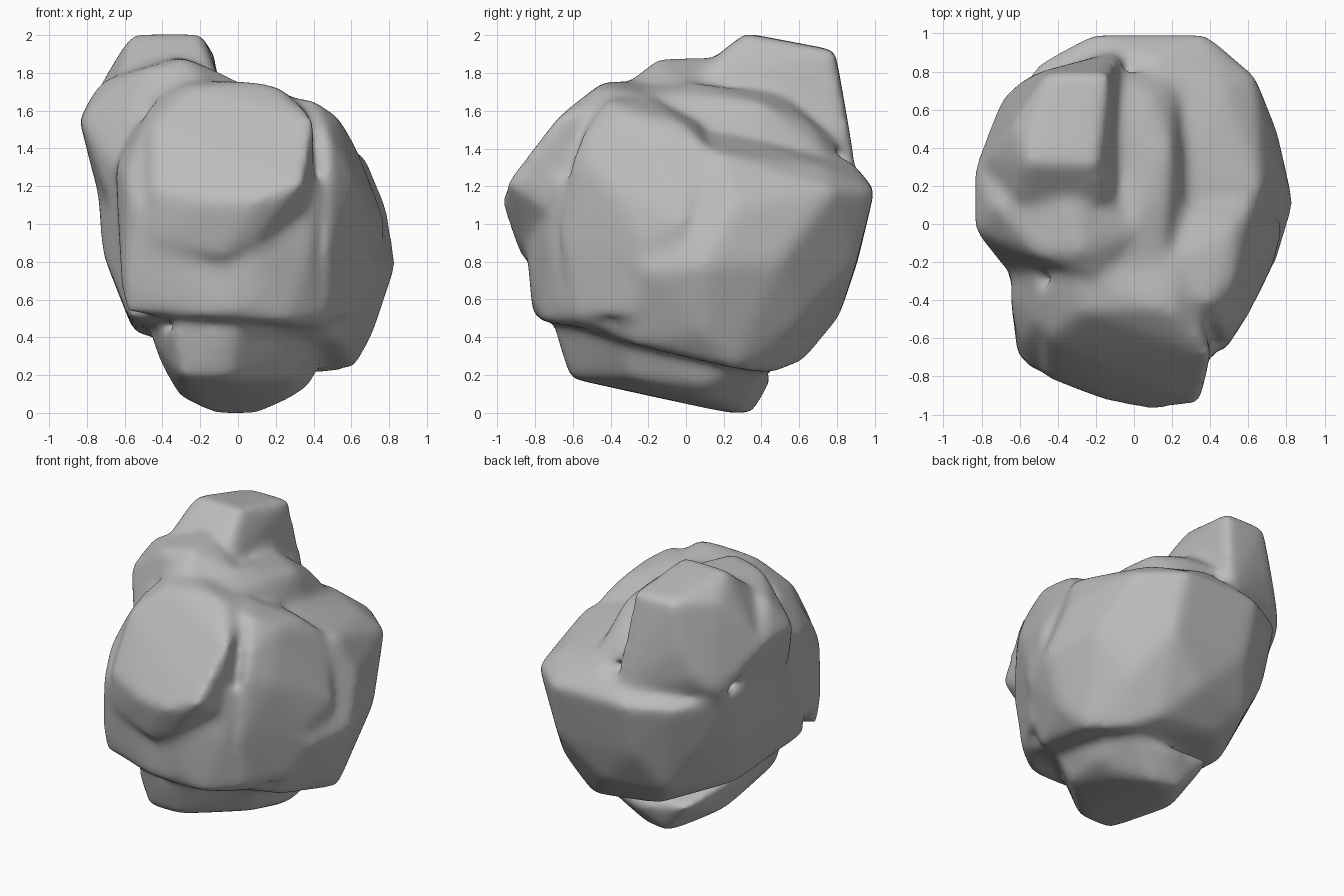
import bpy
import bmesh
from mathutils import Vector

# Remove the default object
default = bpy.data.objects.get("Cube")
if default:
    bpy.data.objects.remove(default, do_unlink=True)


def make_material(name, colour):
    """One flat colour, shown in both viewport and render."""
    material = bpy.data.materials.new(name)
    material.use_nodes = True
    material.diffuse_color = colour
    shader = next(n for n in material.node_tree.nodes if n.type == 'BSDF_PRINCIPLED')
    shader.inputs["Base Color"].default_value = colour
    shader.inputs["Roughness"].default_value = 0.8
    return material


def add_chunk(bm, corners):
    """Add one faceted lump of stone: the convex hull of its corners."""
    verts = [bm.verts.new(corner) for corner in corners]
    hull = bmesh.ops.convex_hull(bm, input=verts)
    spare = set(hull["geom_interior"]) | set(hull["geom_unused"])
    spare = [v for v in spare if isinstance(v, bmesh.types.BMVert)]
    bmesh.ops.delete(bm, geom=spare, context='VERTS')


def add_modifier(obj, kind, **settings):
    modifier = obj.modifiers.new(kind.title(), kind)
    for key, value in settings.items():
        setattr(modifier, key, value)


def bake_modifiers(obj):
    """Replace the mesh with its modified result and clear the stack."""
    graph = bpy.context.evaluated_depsgraph_get()
    baked = bpy.data.meshes.new_from_object(obj.evaluated_get(graph))
    obj.modifiers.clear()
    obj.data = baked


def rest_on_ground(mesh):
    """Slide the mesh so that its lowest point touches the ground."""
    lowest = min(v.co.z for v in mesh.vertices)
    for v in mesh.vertices:
        v.co -= Vector((0, 0, lowest))


# Broad rounded main body, tapering downwards, with a sloping top
main_body = [
    (.45, .45, .2), (.62, .25, .23), (.55, -.3, .36), (.1, -.7, .5),
    (.3, .62, .27), (-.2, .6, .32), (-.58, -.55, .5), (-.55, .2, .42),
    (.72, .1, .42), (.55, .62, .5), (.1, .81, .5), (-.35, .72, .5),
    (.84, .1, .78), (.75, .5, .8), (.4, .9, .78), (-.2, .91, .8),
    (-.55, .65, .8), (-.68, .4, .85), (-.72, -.05, .85), (.75, -.2, .75),
    (.38, 1, 1.18), (-.22, 1, 1.18), (.64, .78, 1.18), (.79, .25, 1.08),
    (.67, .18, 1.37), (-.5, .85, 1.18), (-.73, .52, 1.22), (-.75, .2, 1.25),
    (-.6, -.4, 1.3), (.1, .87, 1.34), (.48, .72, 1.31), (.25, .2, 1.49),
    (.59, -.45, .9), (.3, -.2, 1.5),
]

# Side lump behind the facet, stepping up above the body's rim
side_lump = [
    (.4, -.42, 1.66), (.53, -.3, 1.57), (.53, -.02, 1.54), (.62, .1, 1.42),
    (.24, -.2, 1.67), (.3, .08, 1.53), (.79, 0, 1), (.61, -.46, 1.25),
    (.49, -.62, 1.3), (.47, -.68, .9), (.46, -.6, .48), (.2, 0, .8),
    (0, -.3, 1.7), (.73, -.22, .9), (.48, -.56, 1.47), (.64, -.3, .5),
]

# Tall knob rising at the back, with its skirt sunk into the body
knob = [
    (-.56, .32, 2.01), (-.19, .31, 2.01), (-.13, .79, 1.92), (-.45, .79, 1.92),
    (-.64, .52, 1.88), (-.1, .12, 1.76), (-.08, .85, 1.4), (-.6, .75, 1.4),
    (-.84, .3, 1.5), (-.6, .12, 1.84), (-.05, .92, 1.2), (-.72, .58, 1.2),
    (-.5, .8, 1.6), (-.15, .12, 1.86), (-.68, .68, 1.3), (-.78, .35, 1.65),
]

# Rounded shoulder below the knob, bulging out sideways
shoulder = [
    (-.5, -.17, 1.82), (-.32, .12, 1.89), (-.28, -.15, 1.88), (0, -.05, 1.76),
    (-.84, -.04, 1.55), (-.84, .3, 1.55), (-.73, .1, 1.76), (-.65, -.27, 1.3),
    (-.7, .55, 1.4), (0, .3, 1.6), (-.7, .2, 1), (-.2, -.3, 1.76),
    (-.69, -.18, 1.15), (-.1, .1, 1.2),
]

# Stepped ledge between the knob and the body's far rim
ledge = [
    (.02, .05, 1.75), (.18, .1, 1.68), (.2, .4, 1.64), (.1, .66, 1.53),
    (-.1, .5, 1.69), (-.12, .84, 1.42), (.29, .35, 1.4), (.22, .78, 1.32),
    (-.15, .1, 1.3), (.15, -.25, 1.69), (.28, 0, 1.5), (-.1, -.3, 1.73),
]

# Front block with the large flat sloping facet
front_block = [
    (-.46, -.6, 1.53), (-.26, -.46, 1.73), (.08, -.43, 1.76), (.22, -.46, 1.73),
    (.41, -.69, 1.56), (.35, -.95, 1.22), (.1, -.98, 1.12), (-.48, -.8, 1.18),
    (.1, -.88, .9), (-.45, -.78, .9), (.25, -.15, 1.66), (-.35, -.15, 1.76),
    (.38, -.6, 1), (-.5, -.35, 1.6), (-.15, -.93, 1.12), (-.1, -.87, .8),
]

# Bulging step beneath the facet, carried round both corners
front_step = [
    (-.61, -.66, .52), (-.1, -.81, .5), (-.61, -.7, .7), (-.55, -.76, 1.1),
    (.1, -.82, .6), (.1, -.85, .9), (.25, -.76, .47), (-.65, -.4, 1.3),
    (-.6, -.62, 1.25), (-.5, -.52, 1.52), (.5, -.3, 1), (.5, -.4, .43),
    (.4, -.72, .9), (.42, -.64, .5), (.43, -.68, 1.25), (-.64, -.15, 1.3),
    (-.52, -.2, 1.58),
]

# Narrow foot with a blunt nub at the front
foot = [
    (-.35, -.67, .45), (0, -.7, .45), (-.3, -.61, .18), (-.05, -.61, .18),
    (-.47, -.3, .42), (-.41, -.2, .26), (-.31, 0, .08), (-.15, .2, 0),
    (.1, .31, -.01), (-.1, .36, 0), (.25, .1, .06), (.38, .1, .14),
    (.42, .2, .22), (.34, .42, .22), (.1, .46, .18), (-.3, .42, .25),
    (.3, -.3, .18), (.42, -.35, .45),
]

# Gather the chunks and fuse them into one weathered boulder
bm = bmesh.new()
for chunk in (main_body, side_lump, knob, shoulder, ledge,
              front_block, front_step, foot):
    add_chunk(bm, chunk)
bmesh.ops.recalc_face_normals(bm, faces=bm.faces[:])
mesh = bpy.data.meshes.new("boulder")
bm.to_mesh(mesh)
bm.free()

boulder = bpy.data.objects.new("boulder", mesh)
bpy.context.collection.objects.link(boulder)
add_modifier(boulder, 'REMESH', mode='VOXEL', voxel_size=0.022)
add_modifier(boulder, 'SMOOTH', factor=0.5, iterations=35)
bake_modifiers(boulder)
rest_on_ground(boulder.data)

# Plain grey stone with soft shading
boulder.data.materials.clear()
boulder.data.materials.append(make_material("grey stone", (.5, .5, .5, 1)))
for face in boulder.data.polygons:
    face.use_smooth = True
    face.material_index = 0
